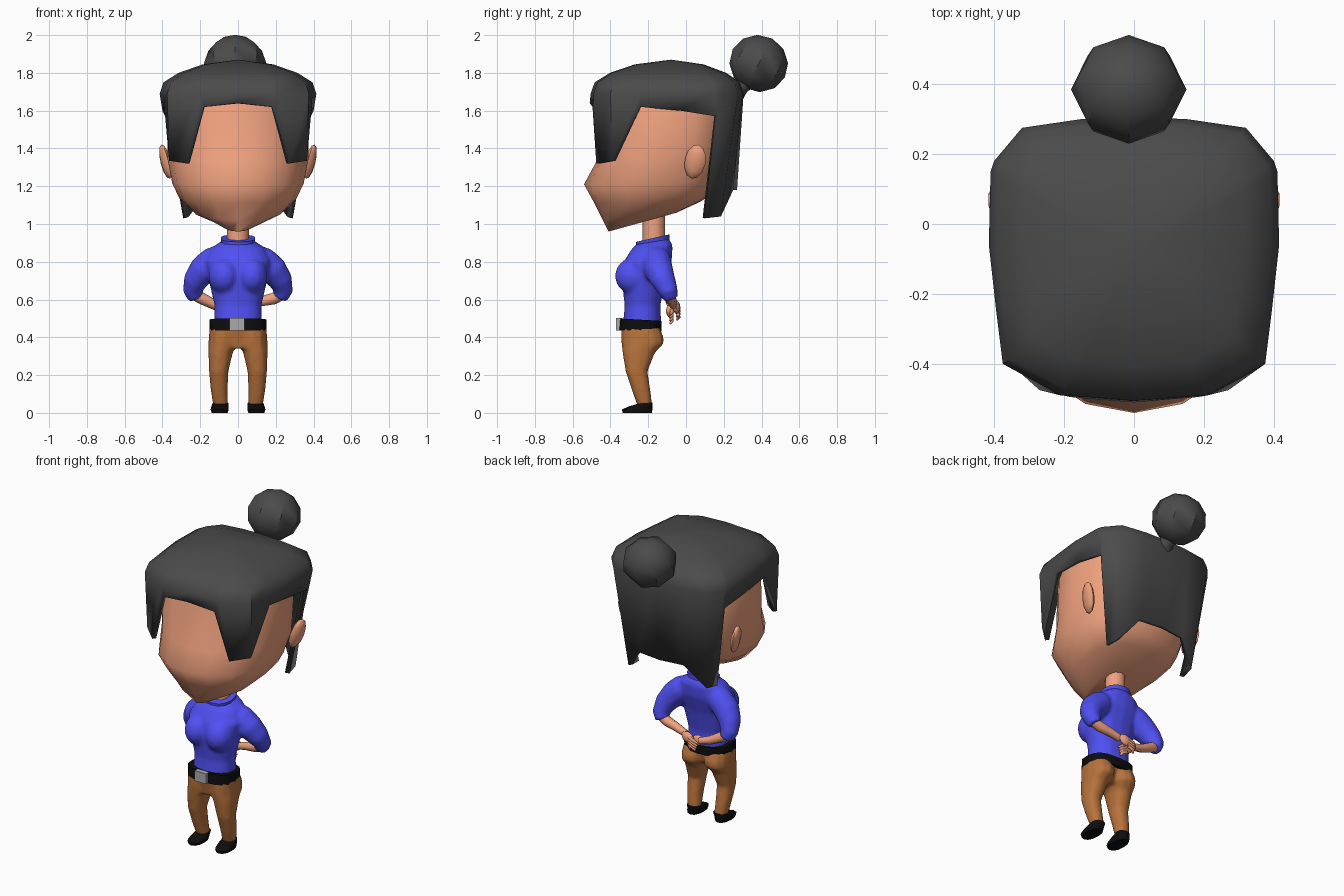
import bpy, bmesh, math
from mathutils import Vector, Matrix

if "Cube" in bpy.data.objects:
    bpy.data.objects.remove(bpy.data.objects["Cube"])


def material(name, rgb):
    m = bpy.data.materials.new(name)
    m.diffuse_color = (*rgb, 1)
    m.use_nodes = True
    m.node_tree.nodes["Principled BSDF"].inputs["Base Color"].default_value = m.diffuse_color
    return m


SKIN = material("skin", (0.87, 0.36, 0.21))
HAIR = material("dark_hair", (0.07, 0.07, 0.07))
BLUE = material("blue_cloth", (0.08, 0.08, 0.9))
BROWN = material("brown_cloth", (0.48, 0.17, 0.045))
BLACK = material("black_leather", (0.004, 0.004, 0.004))
METAL = material("buckle_metal", (0.4, 0.4, 0.4))


def select(obs):
    bpy.ops.object.select_all(action='DESELECT')
    for ob in obs:
        ob.select_set(True)
    bpy.context.view_layer.objects.active = obs[0]


def finish(bm, name, mat, angle=40):
    bmesh.ops.recalc_face_normals(bm, faces=bm.faces[:])
    me = bpy.data.meshes.new(name)
    bm.to_mesh(me)
    bm.free()
    ob = bpy.data.objects.new(name, me)
    bpy.context.collection.objects.link(ob)
    me.materials.append(mat)
    select([ob])
    bpy.ops.object.shade_smooth_by_angle(angle=math.radians(angle))
    return ob


def blend(name, obs, iterations):
    """Join overlapping volumes into one softly blended surface."""
    select(obs)
    bpy.ops.object.join()
    ob = bpy.context.view_layer.objects.active
    ob.name = name
    rm = ob.modifiers.new("merge", 'REMESH')
    rm.mode, rm.voxel_size, rm.use_smooth_shade = 'VOXEL', 0.011, True
    sm = ob.modifiers.new("soften", 'SMOOTH')
    sm.factor, sm.iterations = 0.5, iterations


def skin_rings(bm, rings, caps=True):
    vs = [[bm.verts.new(p) for p in r] for r in rings]
    n = len(vs[0])
    for a, b in zip(vs, vs[1:]):
        for i in range(n):
            j = (i + 1) % n
            bm.faces.new((a[i], a[j], b[j], b[i]))
    if caps:
        bm.faces.new(vs[0])
        bm.faces.new(vs[-1])
    return vs


def loft(name, mat, rings, n=14, e=2.3, e_front=None, s=1, angle=50):
    """Rings are (z front, z back, y front, y back, half width, centre x)."""
    pts = []
    for zf, zb, yf, yb, rx, cx in rings:
        ring = []
        for i in range(n):
            a = 2 * math.pi * i / n
            c, d = math.cos(a), math.sin(a)
            p = 2 / (e_front if e_front and c > 0 else e)
            u = math.copysign(abs(d) ** p, d)
            t = 0.5 - 0.5 * math.copysign(abs(c) ** p, c)
            ring.append((s * (cx + rx * u), yf + (yb - yf) * t, zf + (zb - zf) * t))
        pts.append(ring)
    bm = bmesh.new()
    skin_rings(bm, pts)
    return finish(bm, name, mat, angle)


def tube(name, mat, path, n=10, s=1):
    """Path points are (x, y, z, radius)."""
    p = [Vector((s * q[0], q[1], q[2])) for q in path]
    rings = []
    for i, c in enumerate(p):
        d = (p[min(i + 1, len(p) - 1)] - p[max(i - 1, 0)]).normalized()
        u = d.cross(Vector((0, 1, 0.05))).normalized()
        v = d.cross(u)
        rings.append([c + path[i][3] * (u * math.cos(k * 2 * math.pi / n) + v * math.sin(k * 2 * math.pi / n))
                      for k in range(n)])
    bm = bmesh.new()
    skin_rings(bm, rings)
    return finish(bm, name, mat, 65)


def ball(name, mat, loc, size, seg=10, rings=7, rot=(0, 0, 0), angle=50):
    bm = bmesh.new()
    bmesh.ops.create_uvsphere(bm, u_segments=seg, v_segments=rings, radius=1)
    r = Matrix.Rotation(rot[2], 4, 'Z') @ Matrix.Rotation(rot[1], 4, 'Y') @ Matrix.Rotation(rot[0], 4, 'X')
    bm.transform(Matrix.Translation(loc) @ r @ Matrix.Diagonal((*size, 1)))
    return finish(bm, name, mat, angle)


# Head with pointed face and sloping jaw
loft("head", SKIN, [
    (0.96, 1.06, -0.41, -0.05, 0.09, 0),
    (1.02, 1.12, -0.44, 0.08, 0.24, 0),
    (1.11, 1.16, -0.485, 0.14, 0.31, 0),
    (1.21, 1.22, -0.54, 0.17, 0.348, 0),
    (1.33, 1.35, -0.475, 0.21, 0.372, 0),
    (1.60, 1.60, -0.46, 0.23, 0.378, 0),
    (1.74, 1.74, -0.41, 0.20, 0.33, 0)], n=16, e=2.7, e_front=2.1, angle=60)
loft("neck", SKIN, [(0.88, 0.88, -0.23, -0.11, 0.06, 0),
                    (1.12, 1.12, -0.23, -0.11, 0.06, 0)], n=10, e=2)

# Hair shell: columns of (rim x, rim y, bottom x, y, z) for one half
half = [(0, -.505, 0, -.51, 1.64), (.19, -.49, .18, -.495, 1.62),
        (.21, -.49, .27, -.475, 1.32), (.375, -.40, .365, -.39, 1.335),
        (.395, -.24, .39, -.24, 1.62), (.415, -.06, .40, -.03, 1.60),
        (.41, .15, .385, .16, 1.57), (.40, .18, .29, .10, 1.03),
        (.32, .275, .275, .185, 1.04), (.15, .30, .16, .25, 1.18),
        (0, .305, 0, .27, 1.18)]
cols = half + [(-c[0], c[1], -c[2], *c[3:]) for c in half[-2:0:-1]]
YC = -0.08
layers = [[c[2:] for c in cols], [(c[0], c[1], 1.69) for c in cols]]
for k, z in ((0.95, 1.75), (0.76, 1.80), (0.45, 1.845)):
    layers.append([(c[0] * k, YC + (c[1] - YC) * k, z) for c in cols])
bm = bmesh.new()
top = skin_rings(bm, layers, caps=False)[-1]
apex = bm.verts.new((0, YC, 1.87))
for i in range(len(top)):
    bm.faces.new((top[i], top[(i + 1) % len(top)], apex))
hair = finish(bm, "hair", HAIR)
mod = hair.modifiers.new("thickness", 'SOLIDIFY')
mod.thickness = 0.025
mod.offset = -1

# Hair bun
ball("hair_bun", HAIR, (-0.015, 0.385, 1.85), (0.165, 0.157, 0.15), 8, 6, (-0.5, 0, 0), 35)
tube("bun_tie", HAIR, [(0, 0.23, 1.67, 0.07), (0, 0.29, 1.73, 0.045), (0, 0.35, 1.80, 0.07)], 8)

# Shirt body, collar and belt
shirt = [loft("shirt_body", BLUE, [
    (0.45, 0.45, -0.335, -0.13, 0.128, 0),
    (0.57, 0.57, -0.325, -0.135, 0.125, 0),
    (0.70, 0.70, -0.34, -0.11, 0.155, 0),
    (0.80, 0.81, -0.33, -0.075, 0.175, 0),
    (0.865, 0.885, -0.29, -0.07, 0.14, 0),
    (0.895, 0.925, -0.26, -0.09, 0.085, 0)], n=16)]
loft("shirt_collar", BLUE, [(0.87, 0.90, -0.262, -0.088, 0.085, 0),
                            (0.905, 0.945, -0.265, -0.088, 0.093, 0)], n=14)
loft("belt", BLACK, [(0.437, 0.43, -0.355, -0.13, 0.15, 0),
                     (0.50, 0.487, -0.35, -0.13, 0.152, 0)], n=16, e=2.8)
bm = bmesh.new()
bmesh.ops.create_cube(bm, size=1, matrix=Matrix.Translation((-0.006, -0.355, 0.47)) @ Matrix.Diagonal((0.08, 0.03, 0.065, 1)))
finish(bm, "belt_buckle", METAL)

# Trousers seat
trousers = [loft("trouser_hips", BROWN, [(0.34, 0.35, -0.32, -0.18, 0.12, 0),
                                         (0.46, 0.46, -0.345, -0.145, 0.15, 0)], e=2.8)]

for s, side in ((1, "left"), (-1, "right")):
    ball(side + "_ear", SKIN, (s * 0.383, 0.048, 1.33), (0.026, 0.057, 0.095), 8, 6,
         (-0.25, s * 0.2, s * -0.25))
    shirt.append(ball(side + "_bust", BLUE, (s * 0.073, -0.277, 0.725), (0.085, 0.1, 0.098), 14, 10))

    # Leg and shoe
    trousers.append(loft(side + "_trouser_leg", BROWN, [
        (0.035, 0.035, -0.257, -0.178, 0.039, 0.092),
        (0.12, 0.12, -0.287, -0.188, 0.045, 0.10),
        (0.22, 0.22, -0.32, -0.203, 0.052, 0.102),
        (0.32, 0.32, -0.337, -0.163, 0.065, 0.092),
        (0.365, 0.365, -0.342, -0.118, 0.077, 0.08),
        (0.40, 0.40, -0.344, -0.118, 0.078, 0.077),
        (0.46, 0.46, -0.344, -0.143, 0.075, 0.075)], n=12, s=s))
    loft(side + "_shoe", BLACK, [
        (0, 0, -0.335, -0.18, 0.042, 0.097),
        (0.018, 0.018, -0.34, -0.178, 0.048, 0.097),
        (0.035, 0.035, -0.30, -0.178, 0.046, 0.095),
        (0.05, 0.055, -0.25, -0.176, 0.042, 0.092)], n=12, s=s)

    # Arm folded behind the back
    shirt.append(tube(side + "_sleeve", BLUE, [
        (0.07, -0.16, 0.85, 0.055), (0.13, -0.155, 0.805, 0.078), (0.185, -0.145, 0.755, 0.078),
        (0.225, -0.12, 0.70, 0.066), (0.24, -0.093, 0.645, 0.052), (0.222, -0.082, 0.608, 0.043)], 12, s))
    z = 0.01 * s
    tube(side + "_forearm", SKIN, [
        (0.235, -0.09, 0.63, 0.031), (0.19, -0.083, 0.605, 0.031),
        (0.12, -0.075, 0.58 + z, 0.026), (0.05, -0.068, 0.56 + z, 0.021)], 8, s)
    y = -0.06 + 0.018 * s
    ball(side + "_hand", SKIN, (s * 0.022, y - 0.008, 0.55 + z), (0.045, 0.02, 0.033), 8, 6, (0, s * -0.4, 0))
    for k in range(4):
        h = 0.56 - 0.016 * k + z
        tube(f"{side}_finger_{k + 1}", SKIN, [
            (0.01, y, h, 0.010), (-0.025, y + 0.004, h - 0.015, 0.010),
            (-0.05 + 0.006 * k, y - 0.006, h - 0.03, 0.006)], 6, s)

blend("shirt", shirt, 6)
blend("trousers", trousers, 4)
